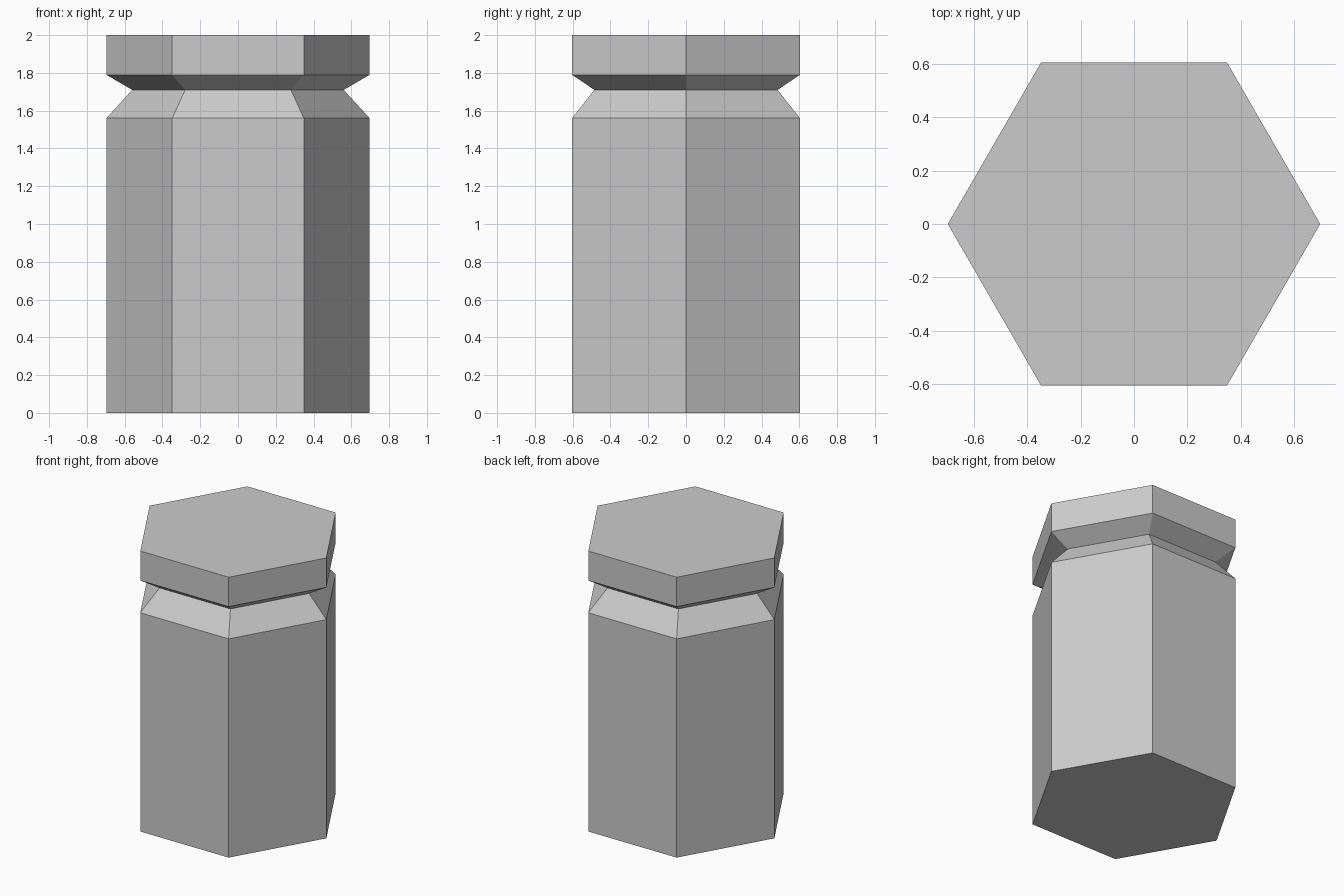
import bpy
import bmesh
from math import cos, sin, tau

cube = bpy.data.objects.get("Cube")
if cube:
    bpy.data.objects.remove(cube, do_unlink=True)

SIDES = 6
# Radius and height of each ring, from the foot to the top of the cap
PROFILE = [(0.697, 0), (0.697, 1.56), (0.56, 1.71), (0.697, 1.79), (0.697, 2)]

# Plain grey finish
grey = bpy.data.materials.new("plain_grey")
grey.use_nodes = True
colour = (0.6, 0.6, 0.6, 1)
grey.diffuse_color = colour
grey.node_tree.nodes["Principled BSDF"].inputs["Base Color"].default_value = colour

# Hexagonal post: stacked rings joined by flat sides
bm = bmesh.new()
rings = []
for radius, z in PROFILE:
    angles = [tau * i / SIDES for i in range(SIDES)]
    rings.append([bm.verts.new((radius * cos(a), radius * sin(a), z)) for a in angles])
for low, high in zip(rings, rings[1:]):
    for i in range(SIDES):
        j = (i + 1) % SIDES
        bm.faces.new((low[i], low[j], high[j], high[i]))

# Closed foot and cap
bm.faces.new(rings[0][::-1])
bm.faces.new(rings[-1])

mesh = bpy.data.meshes.new("hexagonal_post")
bm.to_mesh(mesh)
bm.free()
mesh.materials.append(grey)
post = bpy.data.objects.new("hexagonal_post", mesh)
bpy.context.collection.objects.link(post)
